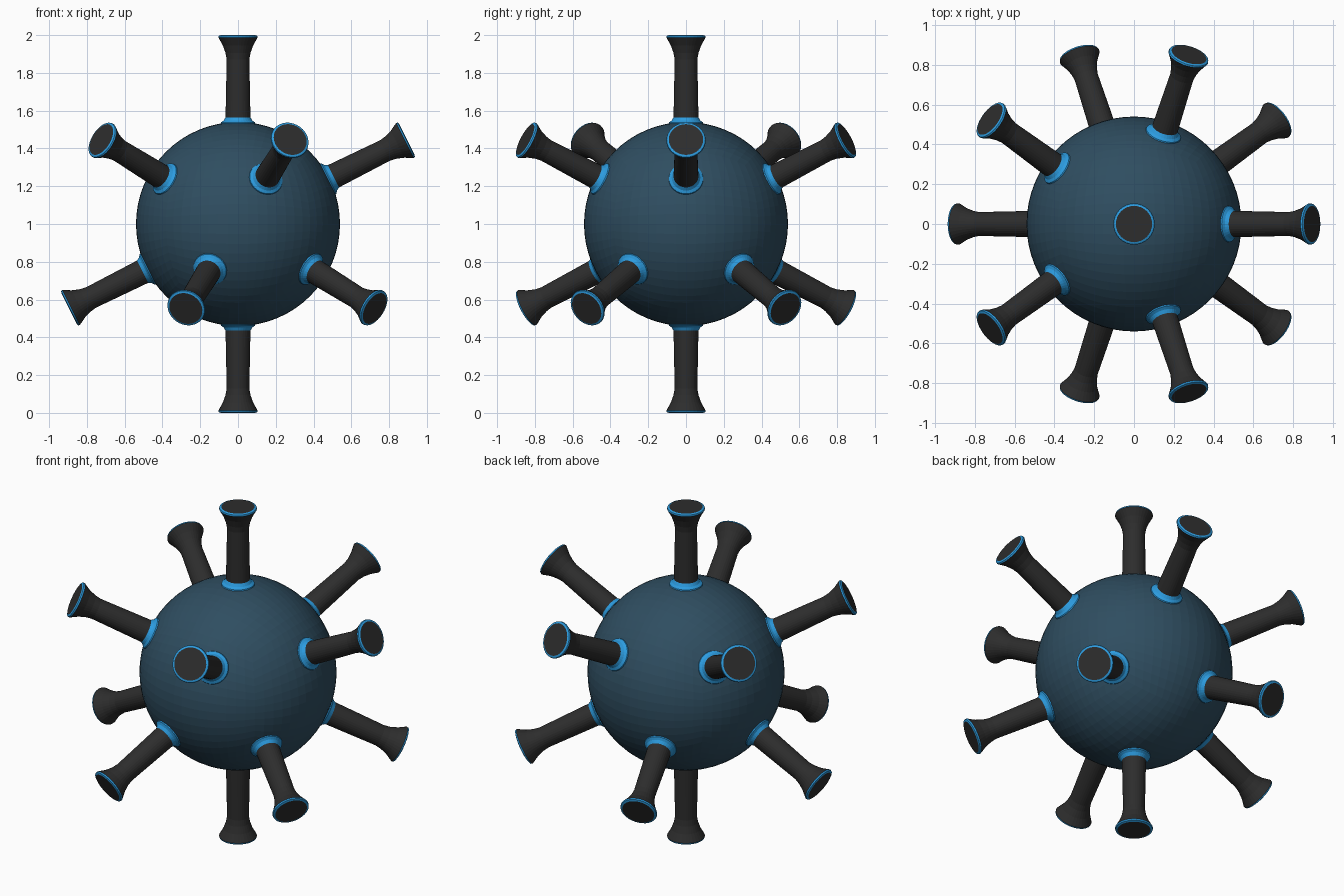
import bpy, bmesh, math
from mathutils import Vector, Matrix

if "Cube" in bpy.data.objects:
    bpy.data.objects.remove(bpy.data.objects["Cube"])

CENTRE = Vector((0, 0, 1))
BODY_R = 0.54
SIDES = 32


def material(name, rgb):
    m = bpy.data.materials.new(name)
    m.diffuse_color = (*rgb, 1)
    m.use_nodes = True
    m.node_tree.nodes["Principled BSDF"].inputs["Base Color"].default_value = m.diffuse_color
    return m


navy = material("slate_blue", (0.028, 0.075, 0.118))
dark = material("charcoal", (0.026, 0.026, 0.026))
blue = material("bright_blue", (0.025, 0.33, 0.74))


def add_object(name, bm, mats):
    bmesh.ops.recalc_face_normals(bm, faces=bm.faces)
    mesh = bpy.data.meshes.new(name)
    bm.to_mesh(mesh)
    bm.free()
    for m in mats:
        mesh.materials.append(m)
    ob = bpy.data.objects.new(name, mesh)
    bpy.context.collection.objects.link(ob)
    return ob


# Round body: subdivided cube pushed out to a sphere, flat faces
bm = bmesh.new()
bmesh.ops.create_cube(bm, size=2)
bmesh.ops.subdivide_edges(bm, edges=bm.edges[:], cuts=15, use_grid_fill=True)
for v in bm.verts:
    v.co = Vector([math.tan(c * math.pi / 4) for c in v.co]).normalized() * BODY_R + CENTRE
add_object("round_body", bm, [navy])

# Spike profile: radius, distance from the centre, colour of the band that follows
PROFILE = [
    (0.098, 0.50, 1), (0.090, 0.538, 1), (0.076, 0.548, 1), (0.066, 0.565, 0),
    (0.060, 0.87, 0), (0.066, 0.905, 0), (0.080, 0.945, 0), (0.104, 0.988, 1),
    (0.102, 0.996, 1), (0.091, 1.0, 0),
]


def spike(name, direction):
    bm = bmesh.new()
    rings = []
    for r, d, _ in PROFILE:
        rings.append([bm.verts.new((r * math.cos(2 * math.pi * i / SIDES),
                                    r * math.sin(2 * math.pi * i / SIDES), d))
                      for i in range(SIDES)])
    for (a, b), (_, _, colour) in zip(zip(rings, rings[1:]), PROFILE):
        for i in range(SIDES):
            j = (i + 1) % SIDES
            bm.faces.new((a[i], a[j], b[j], b[i])).material_index = colour
    bm.faces.new(rings[-1])             # dark end cap
    bm.faces.new(rings[0][::-1])        # hidden inner end
    turn = Vector((0, 0, 1)).rotation_difference(direction).to_matrix().to_4x4()
    bm.transform(Matrix.Translation(CENTRE) @ turn)
    add_object(name, bm, [dark, blue])


# Twelve spikes towards the corners of an icosahedron
spike("top_spike", Vector((0, 0, 1)))
spike("bottom_spike", Vector((0, 0, -1)))
tilt = math.atan(0.5)
for k in range(5):
    for label, start, side in (("upper", 0, 1), ("lower", 36, -1)):
        az = math.radians(start + 72 * k)
        spike(f"{label}_spike_{k + 1}", Vector((math.cos(az) * math.cos(tilt),
                                                math.sin(az) * math.cos(tilt),
                                                side * math.sin(tilt))))
